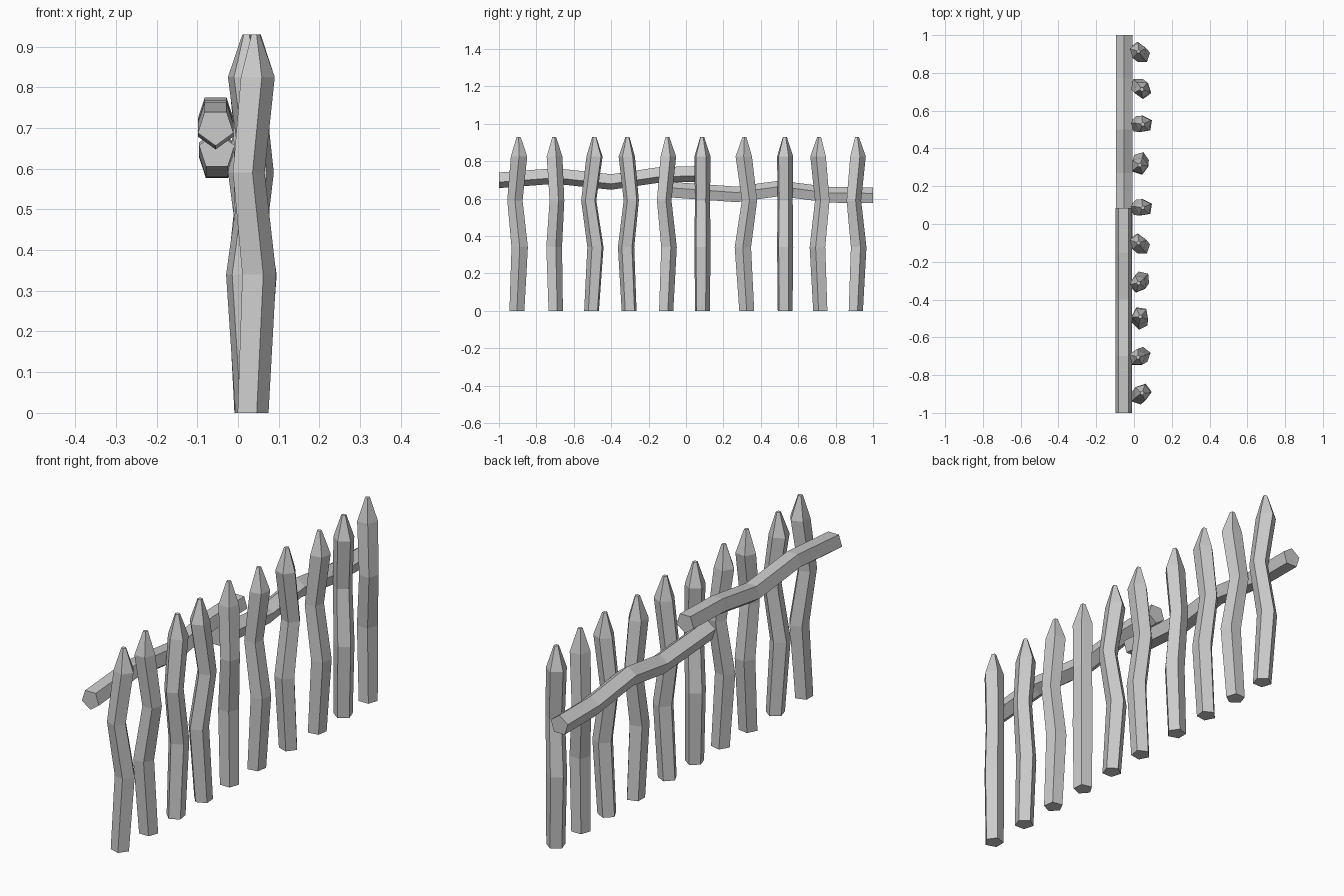
import bpy, bmesh
from math import sin, cos, radians, pi
from mathutils import Vector

if "Cube" in bpy.data.objects:
    bpy.data.objects.remove(bpy.data.objects["Cube"])


def pole(name, path, u, v, phase):
    """Five-sided bar through (point, radius) rings lying in the u, v plane."""
    bm = bmesh.new()
    rings = []
    for p, r in path:
        ring = []
        for i in range(5):
            a = phase + 2 * pi * i / 5
            ring.append(bm.verts.new(p + r * (cos(a) * u + sin(a) * v)))
        rings.append(ring)
    for a, b in zip(rings, rings[1:]):
        for i in range(5):
            j = (i + 1) % 5
            bm.faces.new((a[i], a[j], b[j], b[i]))
    bm.faces.new(rings[0])
    bm.faces.new(rings[-1])
    bmesh.ops.recalc_face_normals(bm, faces=bm.faces)
    mesh = bpy.data.meshes.new(name)
    bm.to_mesh(mesh)
    bm.free()
    bpy.context.collection.objects.link(bpy.data.objects.new(name, mesh))


X, Y, Z = Vector((1, 0, 0)), Vector((0, 1, 0)), Vector((0, 0, 1))

# crooked pointed stakes: one shape (height, sideways bend, radius), turned about z
SHAPE = [(0, 0, .042), (.34, .021, .046), (.59, -.015, .043),
         (.825, .016, .046), (.93, .013, .011)]
STAKES = [(-.904, 45), (-.70, -155), (-.503, 90), (-.303, -130), (-.11, 135),
          (.086, 0), (.325, -100), (.528, 0), (.722, -45), (.904, 135)]
for n, (y, turn) in enumerate(STAKES, 1):
    t = radians(turn)
    d = Vector((cos(t), sin(t), 0))
    path = [(Vector((.033, y, z)) + d * b, r) for z, b, r in SHAPE]
    pole(f"stake_{n}", path, X, Y, t + radians(27))

# two overlapping wavy rails behind the stakes
RAILS = {
    "upper_rail": (-.055, -pi / 2, [(-1, .702), (-.7, .725), (-.4, .693),
                                    (-.15, .73), (.085, .737)]),
    "lower_rail": (-.052, pi / 2, [(-.08, .643), (.27, .618), (.5, .65),
                                   (.77, .615), (1, .614)]),
}
for name, (x, phase, pts) in RAILS.items():
    pole(name, [(Vector((x, y, z)), .046) for y, z in pts], X, Z, phase)
